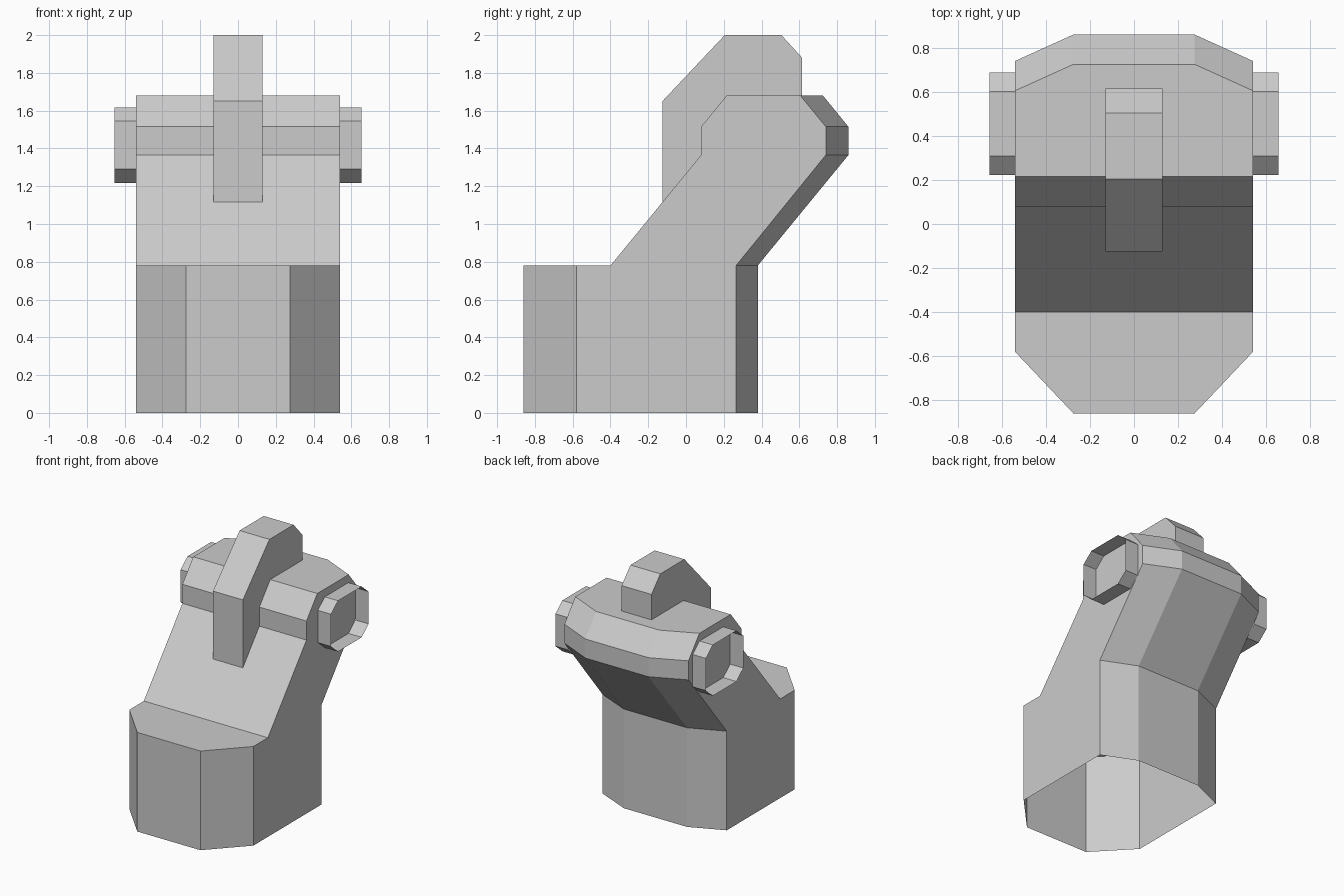
import bpy, bmesh

if "Cube" in bpy.data.objects:
    bpy.data.objects.remove(bpy.data.objects["Cube"])


def strip(name, rows, loop=False, sides=False):
    """Skin neighbouring rows of points with quads; optionally cap both row ends."""
    bm = bmesh.new()
    grid = [[bm.verts.new(p) for p in row] for row in rows]
    pairs = list(zip(grid, grid[1:]))
    if loop:
        pairs.append((grid[-1], grid[0]))
    for a, b in pairs:
        for i in range(len(a) - 1):
            bm.faces.new((a[i], a[i + 1], b[i + 1], b[i]))
    if sides:
        bm.faces.new([r[0] for r in grid])
        bm.faces.new([r[-1] for r in grid])
    bmesh.ops.recalc_face_normals(bm, faces=bm.faces)
    mesh = bpy.data.meshes.new(name)
    bm.to_mesh(mesh)
    bm.free()
    obj = bpy.data.objects.new(name, mesh)
    bpy.context.collection.objects.link(obj)
    return obj


# Bent body, open underneath: (y at the sides, y in the middle, z), front to back
body_profile = [
    (-0.58, -0.86, 0), (-0.58, -0.86, 0.78), (-0.40, -0.40, 0.78),
    (0.08, 0.08, 1.365), (0.08, 0.08, 1.515), (0.215, 0.215, 1.68),
    (0.605, 0.725, 1.68), (0.74, 0.86, 1.515), (0.74, 0.86, 1.365),
    (0.265, 0.38, 0.78), (0.265, 0.38, 0),
]
strip("body", [[(-0.54, s, z), (-0.275, m, z), (0.275, m, z), (0.54, s, z)]
               for s, m, z in body_profile], sides=True)

# Upright centre fin: outer outline, then the seat along the body
fin_outline = [(-0.125, 1.115), (-0.125, 1.65), (0.205, 2.0), (0.505, 2.0),
               (0.615, 1.88), (0.615, 1.68)]
fin_seat = [(0.215, 1.68), (0.08, 1.515), (0.08, 1.365)]
strip("fin", [[(-0.13, y, z), (0.13, y, z)] for y, z in fin_outline + fin_seat],
      sides=True)

# Open eight-sided side collars, mirrored
cy, cz = 0.455, 1.418
quarter = [(0.233, 0.127), (0.147, 0.2)]
ring = (quarter + [(-y, z) for y, z in reversed(quarter)]
        + [(-y, -z) for y, z in quarter]
        + [(y, -z) for y, z in reversed(quarter)])
collar = strip("side_collars", [[(0.54, cy + y, cz + z), (0.655, cy + y, cz + z)]
                                for y, z in ring], loop=True)
collar.modifiers.new("Mirror", 'MIRROR').use_axis[0] = True
